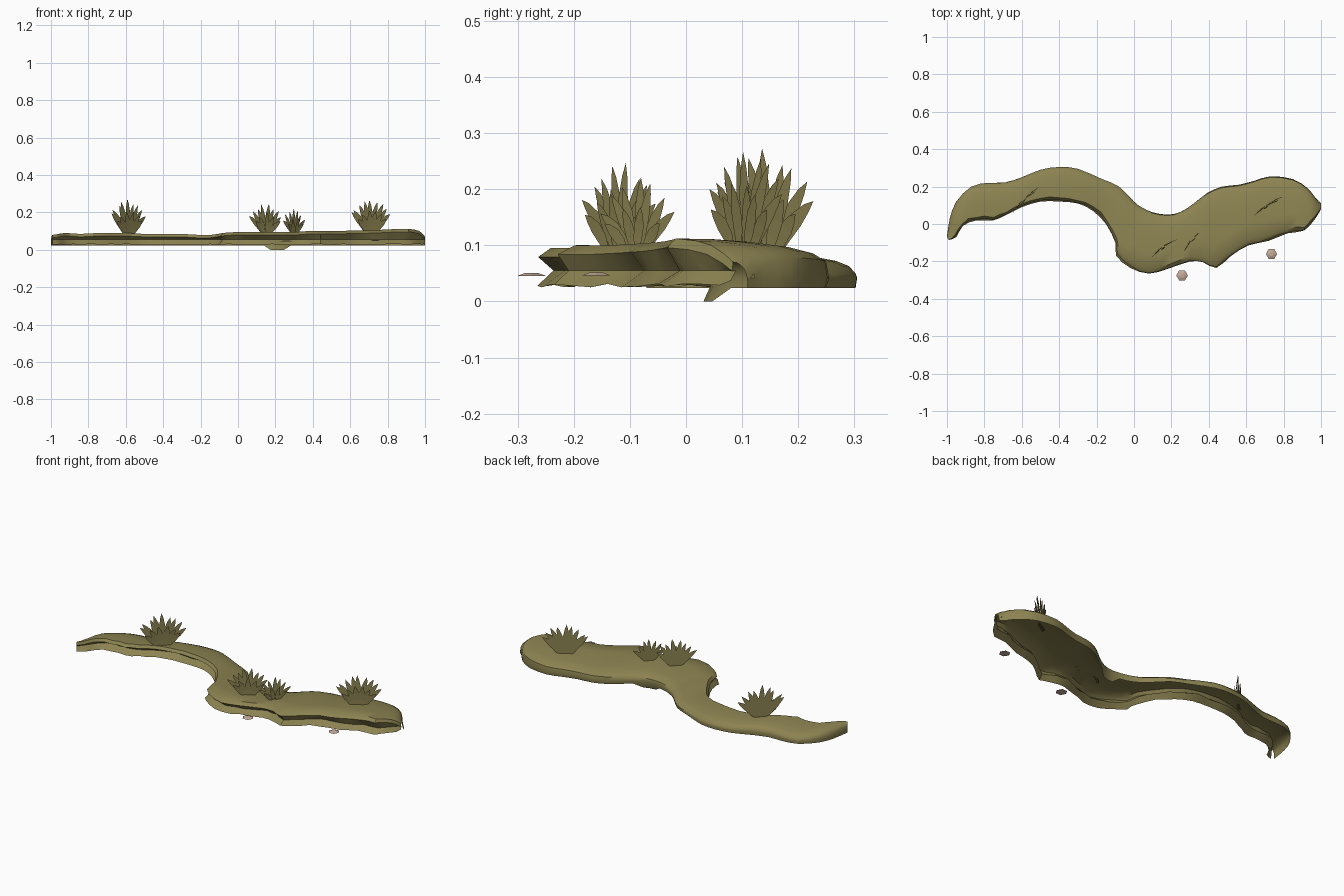
import bpy, math, random
from mathutils import Vector

if "Cube" in bpy.data.objects:
    bpy.data.objects.remove(bpy.data.objects["Cube"])

random.seed(4)

def material(name, rgb):
    m = bpy.data.materials.new(name)
    m.diffuse_color = (*rgb, 1)
    m.use_nodes = True
    m.node_tree.nodes["Principled BSDF"].inputs["Base Color"].default_value = m.diffuse_color
    return m

MOSS = material("olive_moss", (0.262, 0.227, 0.083))
STONE = material("pale_pink_stone", (0.56, 0.41, 0.32))

def make(name, verts, faces, mat, smooth=None):
    me = bpy.data.meshes.new(name)
    me.from_pydata([tuple(v) for v in verts], [], faces)
    me.materials.append(mat)
    ob = bpy.data.objects.new(name, me)
    bpy.context.collection.objects.link(ob)
    if smooth:
        bpy.ops.object.select_all(action='DESELECT')
        ob.select_set(True)
        bpy.context.view_layer.objects.active = ob
        bpy.ops.object.shade_smooth_by_angle(angle=math.radians(smooth))
    return ob

# Winding bank: front edge x, y, back edge x, y, top height
STATIONS = [
    (-.99, -.085, -1, -.07, .08), (-.95, -.07, -.985, .03, .085),
    (-.915, -.01, -.95, .12, .09), (-.84, .02, -.87, .20, .085),
    (-.75, .02, -.78, .22, .09), (-.68, .05, -.69, .222, .09),
    (-.60, .09, -.60, .25, .09), (-.50, .12, -.50, .29, .085),
    (-.40, .12, -.40, .305, .085), (-.30, .11, -.30, .295, .085),
    (-.22, .07, -.17, .24, .08), (-.15, 0, -.08, .20, .08),
    (-.10, -.10, 0, .12, .088), (-.095, -.17, .04, .09, .09),
    (-.02, -.235, .10, .062, .095), (.08, -.265, .18, .05, .095),
    (.18, -.24, .25, .065, .095), (.30, -.20, .32, .11, .095),
    (.37, -.205, .39, .165, .10), (.44, -.235, .47, .20, .10),
    (.52, -.17, .56, .21, .10), (.61, -.115, .64, .23, .103),
    (.72, -.09, .73, .255, .105), (.82, -.05, .85, .24, .11),
    (.91, -.035, .93, .19, .112), (.97, .03, .97, .14, .10),
    (1, .08, 1, .11, .07)]

def spline(pts, sub):
    out = []
    for i in range(len(pts) - 1):
        a, b = pts[max(i - 1, 0)], pts[i]
        c, d = pts[i + 1], pts[min(i + 2, len(pts) - 1)]
        for k in range(sub):
            t = k / sub
            out.append([0.5 * (2*q + (r - p)*t + (2*p - 5*q + 4*r - s)*t*t
                               + (3*q - p - 3*r + s)*t**3)
                        for p, q, r, s in zip(a, b, c, d)])
    return out + [list(pts[-1])]

# Section: undercut front, nearly flat top, rounded sloping back, open below
verts, faces = [], []
rows = spline(STATIONS, 2)
for n, (fx, fy, bx, by, zt) in enumerate(rows):
    f, b = Vector((fx, fy, 0)), Vector((bx, by, 0))
    width = (b - f).length
    groove = min(0.03 + random.uniform(-.006, .008), width * 0.3) / width
    lip = random.uniform(0, min(.012, width * .1)) / width
    flap = 0.15 < bx < 0.275
    zb = 0.028 if n < len(rows) - 1 else 0.038
    section = [(0, zb + random.uniform(-.003, .004)), (groove, 0.055),
               (lip, zt - .016), (lip + .07, zt), (.35, zt - .001),
               (.6, zt - .006), (.8, zt - .013), (.92, zt - .022),
               (.985, zt - .035), (1, .042),
               (.94 if flap else .985, 0 if flap else .024)]
    verts += [f.lerp(b, u) + Vector((0, 0, z)) for u, z in section]
S = 11
for i in range(len(rows) - 1):
    for j in range(S - 1):
        a = i * S + j
        faces.append((a, a + S, a + S + 1, a + 1))
make("winding_bank", verts, faces, MOSS, 40)

# Leafy tufts: thin fans of pointed leaves in two layers
def tuft(name, x, y, z, angle, height, count):
    along = Vector((math.cos(angle), math.sin(angle), 0))
    across = Vector((-along.y, along.x, 0))
    verts, faces = [], []
    for layer, (n, scale) in enumerate(((count, 1.0), (count - 3, 0.68))):
        for i in range(n):
            s = 2 * i / (n - 1) - 1
            tilt = s * 0.72 + random.uniform(-.05, .05)
            length = height * scale * (1 - .22 * abs(s)) * random.uniform(.93, 1.03)
            root = (Vector((x, y, z)) + along * s * height * .15
                    + across * ((.006 if i % 2 else .001) - .009 * layer))
            start = len(verts)
            for t, w in ((0, .45), (.3, .9), (.6, 1), (.85, .55), (1, 0)):
                bend = tilt * (.75 + .3 * t)
                d = along * math.sin(bend) + Vector((0, 0, math.cos(bend)))
                side = along * math.cos(bend) - Vector((0, 0, math.sin(bend)))
                p = root + d * length * t - across * layer * .008 * t * t
                hw = side * height * .088 * w
                verts += [p - hw, p + hw] if w else [p]
            for k in range(3):
                a = start + 2 * k
                faces.append((a, a + 1, a + 3, a + 2))
            faces.append((start + 6, start + 7, start + 8))
    make(name, verts, faces, MOSS)

tuft("left_tuft", -.585, .14, .083, math.radians(43), .185, 9)
tuft("middle_tuft", .15, -.12, .09, math.radians(36), .16, 8)
tuft("small_tuft", .30, -.088, .09, math.radians(48), .13, 7)
tuft("right_tuft", .71, .105, .092, math.radians(32), .183, 9)

# Flat six-sided pebbles
def pebble(name, x, y, z, r):
    ring = [(x + r * math.cos(k * math.pi / 3), y + r * math.sin(k * math.pi / 3), z)
            for k in range(6)]
    top = [(x + (px - x) * .4, y + (py - y) * .4, z + .006) for px, py, _ in ring]
    faces = [(k, (k + 1) % 6, 6 + (k + 1) % 6, 6 + k) for k in range(6)]
    faces += [tuple(range(6, 12)), tuple(range(5, -1, -1))]
    make(name, ring + top, faces, STONE)

pebble("pebble_left", .257, -.275, .045, .031)
pebble("pebble_right", .735, -.16, .046, .030)
